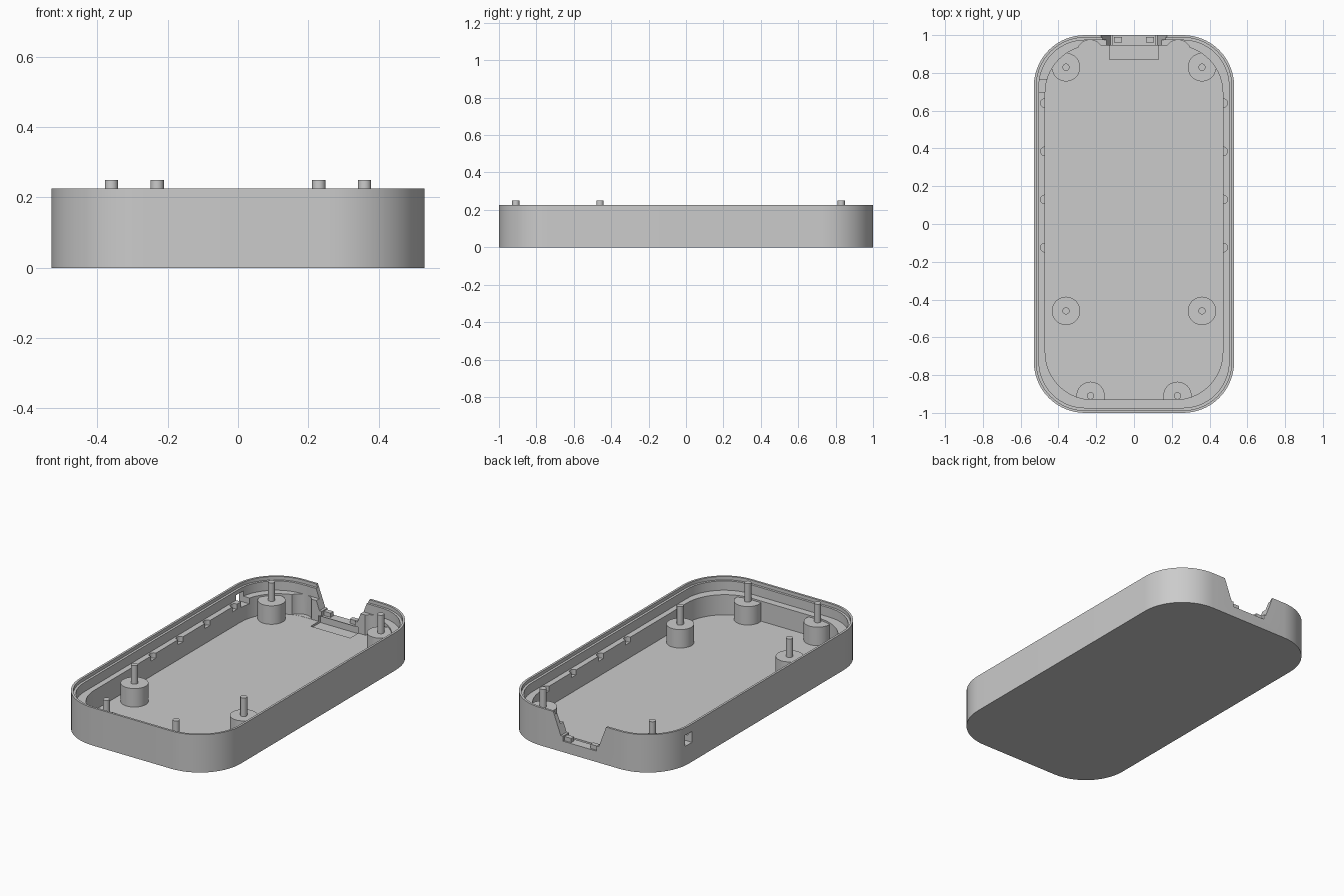
import bpy, bmesh, math

if "Cube" in bpy.data.objects:
    bpy.data.objects.remove(bpy.data.objects["Cube"])

# One plain grey plastic
grey = bpy.data.materials.new("grey_plastic")
grey.use_nodes = True
grey.diffuse_color = (0.6, 0.6, 0.6, 1)
grey.node_tree.nodes["Principled BSDF"].inputs["Base Color"].default_value = (0.6, 0.6, 0.6, 1)


def rounded_rect(hx, y0, y1, r, seg=14):
    """Counter-clockwise outline with rounded corners."""
    corners = [(hx - r, y1 - r), (r - hx, y1 - r), (r - hx, y0 + r), (hx - r, y0 + r)]
    return [(cx + r * math.cos(a), cy + r * math.sin(a))
            for q, (cx, cy) in enumerate(corners)
            for a in [math.pi / 2 * (q + i / seg) for i in range(seg + 1)]]


def circle(x, y, r, n=32):
    return [(x + r * math.cos(2 * math.pi * i / n), y + r * math.sin(2 * math.pi * i / n))
            for i in range(n)]


def box(x0, x1, y0, y1):
    return [(x0, y0), (x1, y0), (x1, y1), (x0, y1)]


def prism(name, outline, lo, hi, along_y=False):
    """Extrude an outline along z, or an xz outline along y."""
    bm = bmesh.new()
    place = (lambda p, h: (p[0], h, p[1])) if along_y else (lambda p, h: (p[0], p[1], h))
    a = [bm.verts.new(place(p, lo)) for p in outline]
    b = [bm.verts.new(place(p, hi)) for p in outline]
    bm.faces.new(a[::-1])
    bm.faces.new(b)
    for i in range(len(a)):
        j = (i + 1) % len(a)
        bm.faces.new((a[i], a[j], b[j], b[i]))
    bmesh.ops.recalc_face_normals(bm, faces=bm.faces)
    mesh = bpy.data.meshes.new(name)
    bm.to_mesh(mesh)
    bm.free()
    mesh.materials.append(grey)
    ob = bpy.data.objects.new(name, mesh)
    bpy.context.collection.objects.link(ob)
    return ob


def activate(ob):
    bpy.ops.object.select_all(action="DESELECT")
    ob.select_set(True)
    bpy.context.view_layer.objects.active = ob


def smooth(ob):
    activate(ob)
    bpy.ops.object.shade_smooth_by_angle(angle=math.radians(30))


def cut(target, cutter):
    cutter.hide_render = True
    mod = target.modifiers.new("cut", "BOOLEAN")
    mod.operation = "DIFFERENCE"
    mod.solver = "EXACT"
    mod.object = cutter
    activate(target)
    bpy.ops.object.modifier_apply(modifier=mod.name)
    bpy.data.objects.remove(cutter)


FLOOR, LEDGE, RIM = 0.03, 0.15, 0.225

# Tray body: cavity, ledge and thin stepped rim
tray = prism("tray_shell", rounded_rect(0.53, -1, 1, 0.27), 0, RIM)
cut(tray, prism("cavity", rounded_rect(0.47, -0.93, 0.945, 0.25), FLOOR, 0.4))
cut(tray, prism("upper_opening", rounded_rect(0.503, -0.973, 0.973, 0.243), LEDGE, 0.41))
cut(tray, prism("rim_step", rounded_rect(0.517, -0.987, 0.987, 0.257), 0.205, 0.42))

# Round clearance pockets and small half-round notches in the ledge
for s in (-1, 1):
    cut(tray, prism("pocket", circle(s * 0.233, 0.904, 0.07), FLOOR + 0.001, 0.3))
    for i in range(4):
        cut(tray, prism("notch", circle(s * 0.472, 0.64 - i * 0.255, 0.023, 20), 0.12, 0.3))

# Flared connector opening in the back wall, with a shallow floor recess
flare = [(-0.125, 0.095), (-0.11, 0.095), (-0.11, 0.065), (0.11, 0.065), (0.11, 0.095),
         (0.125, 0.095), (0.18, 0.24), (-0.18, 0.24)]
cut(tray, prism("connector_opening", flare, 0.9, 1.1, along_y=True))
cut(tray, prism("floor_recess", box(-0.13, 0.13, 0.87, 0.96), 0.018, 0.0645))

# Small port through the side wall
cut(tray, prism("side_port", box(-0.6, -0.44, 0.70, 0.765), 0.115, 0.18))
smooth(tray)

# Clips beside the connector
for side, s in (("left", 1), ("right", -1)):
    prism(side + "_connector_clip", box(s * 0.085 - 0.022, s * 0.085 + 0.022, 0.962, 0.99),
          0.05, 0.09)

# Standoffs with locating pins
for row, x, y in (("back", 0.36, 0.83), ("middle", 0.36, -0.46), ("front", 0.23, -0.91)):
    for side, s in (("left", 1), ("right", -1)):
        smooth(prism(f"{row}_{side}_standoff", circle(s * x, y, 0.075, 40), 0.02, 0.14))
        smooth(prism(f"{row}_{side}_pin", circle(s * x, y, 0.019, 24), 0.13, 0.25))
